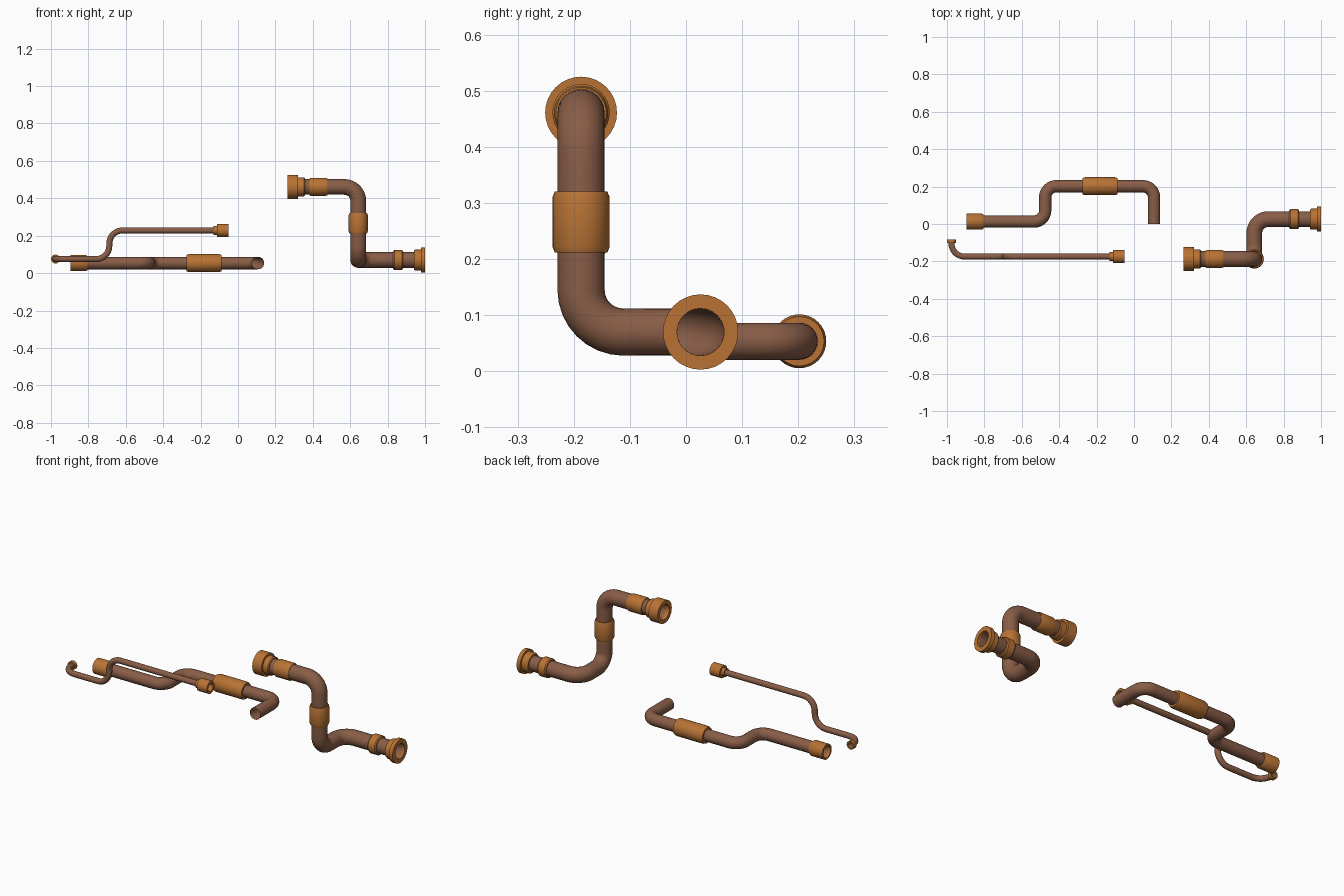
import bpy, bmesh, math
from mathutils import Vector

cube = bpy.data.objects.get("Cube")
if cube:
    bpy.data.objects.remove(cube, do_unlink=True)


def material(name, rgb):
    m = bpy.data.materials.new(name)
    m.use_nodes = True
    m.diffuse_color = (*rgb, 1)
    m.node_tree.nodes["Principled BSDF"].inputs["Base Color"].default_value = (*rgb, 1)
    return m


BROWN = material("brown pipe", (0.25, 0.11, 0.063))
COPPER = material("copper fitting", (0.479, 0.171, 0.035))


def smooth(obj):
    bpy.ops.object.select_all(action='DESELECT')
    obj.select_set(True)
    bpy.context.view_layer.objects.active = obj
    bpy.ops.object.shade_smooth_by_angle(angle=math.radians(30))


def pipe(name, corners, radius, bend, steps=8):
    """Open tube swept along right-angled corners rounded to the bend radius."""
    pts = [Vector(c) for c in corners]
    path = [pts[0]]
    for a, c, b in zip(pts, pts[1:], pts[2:]):
        d1, d2 = (c - a).normalized(), (b - c).normalized()
        centre = c + (d2 - d1) * bend
        for i in range(steps + 1):
            t = math.pi / 2 * i / steps
            path.append(centre + bend * (d1 * math.sin(t) - d2 * math.cos(t)))
    path.append(pts[-1])
    curve = bpy.data.curves.new(name, 'CURVE')
    curve.dimensions = '3D'
    curve.bevel_depth = radius
    curve.bevel_resolution = 10
    spline = curve.splines.new('POLY')
    spline.points.add(len(path) - 1)
    for p, co in zip(spline.points, path):
        p.co = (*co, 1)
    curve.materials.append(BROWN)
    obj = bpy.data.objects.new(name, curve)
    bpy.context.collection.objects.link(obj)
    bpy.ops.object.select_all(action='DESELECT')
    obj.select_set(True)
    bpy.context.view_layer.objects.active = obj
    bpy.ops.object.convert(target='MESH')
    smooth(bpy.context.object)


def fitting(name, origin, axis, profile, sides=32):
    """Turned part: profile is (distance along axis, radius) pairs."""
    bm = bmesh.new()
    turn = Vector((0, 0, 1)).rotation_difference(Vector(axis))
    rings = []
    for t, r in profile:
        ring = []
        for i in range(sides):
            a = 2 * math.pi * i / sides
            ring.append(bm.verts.new(turn @ Vector((r * math.cos(a), r * math.sin(a), t))))
        rings.append(ring)
    for lo, hi in zip(rings, rings[1:]):
        for i in range(sides):
            j = (i + 1) % sides
            bm.faces.new((lo[i], lo[j], hi[j], hi[i]))
    mesh = bpy.data.meshes.new(name)
    bm.to_mesh(mesh)
    bm.free()
    mesh.materials.append(COPPER)
    obj = bpy.data.objects.new(name, mesh)
    obj.location = origin
    bpy.context.collection.objects.link(obj)
    smooth(obj)


def sleeve(name, centre, axis, length, radius, bore, chamfer, drop):
    """Coupling around a pipe, with tapered ends."""
    h = length / 2
    fitting(name, centre, axis, [(-h, bore), (-h, radius - drop), (chamfer - h, radius),
                                 (h - chamfer, radius), (h, radius - drop), (h, bore)])


X, Y, Z = (1, 0, 0), (0, 1, 0), (0, 0, 1)

# Large pipe with two end flanges and three couplings
R = 0.042
yb, zt, zl, yl, xv = -0.187, 0.461, 0.07, 0.026, 0.643
pipe("large_pipe", [(0.285, yb, zt), (xv, yb, zt), (xv, yb, zl), (xv, yl, zl), (0.99, yl, zl)], R, 0.075)
fitting("large_upper_flange", (0.265, yb, zt), X,
        [(0.03, R), (0, R), (0, 0.064), (0.057, 0.064), (0.057, 0.051),
         (0.087, 0.051), (0.092, 0.047), (0.092, R)])
sleeve("large_upper_coupling", (0.43, yb, zt), X, 0.096, 0.048, R, 0.008, 0.003)
sleeve("large_vertical_coupling", (xv, yb, 0.266), Z, 0.108, 0.051, R, 0.01, 0.004)
sleeve("large_lower_coupling", (0.856, yl, zl), X, 0.052, 0.053, R, 0.006, 0.005)
fitting("large_lower_flange", (1, yl, zl), (-1, 0, 0),
        [(0.03, R), (0, R), (0, 0.067), (0.022, 0.067), (0.022, 0.056),
         (0.052, 0.056), (0.06, 0.051), (0.06, R)])

# Medium pipe with a middle coupling and an end socket
M, zm, yu, yd = 0.033, 0.0535, 0.202, 0.013
pipe("medium_pipe", [(0.107, 0, zm), (0.107, yu, zm), (-0.475, yu, zm), (-0.475, yd, zm),
                     (-0.88, yd, zm)], M, 0.06)
sleeve("medium_coupling", (-0.182, yu, zm), X, 0.186, 0.048, M, 0.012, 0.004)
fitting("medium_end_socket", (-0.895, yd, zm), X,
        [(0.03, M), (0, M), (0, 0.043), (0.08, 0.043), (0.09, 0.038), (0.09, M)])

# Thin pipe with an end socket and a small nut
T, yt, xe = 0.016, -0.174, -0.976
pipe("thin_pipe", [(-0.08, yt, 0.228), (-0.688, yt, 0.228), (-0.688, yt, 0.075),
                   (xe, yt, 0.075), (xe, -0.09, 0.075)], T, 0.07)
fitting("thin_end_socket", (-0.05, yt, 0.228), (-1, 0, 0),
        [(0.035, T), (0.035, 0.022), (0, 0.022), (0, 0.035), (0.063, 0.035),
         (0.063, 0.023), (0.082, 0.023), (0.082, T)])
fitting("thin_end_nut", (xe, -0.083, 0.075), (0, -1, 0),
        [(0.012, T), (0, T), (0, 0.024), (0.019, 0.024), (0.019, T)])
